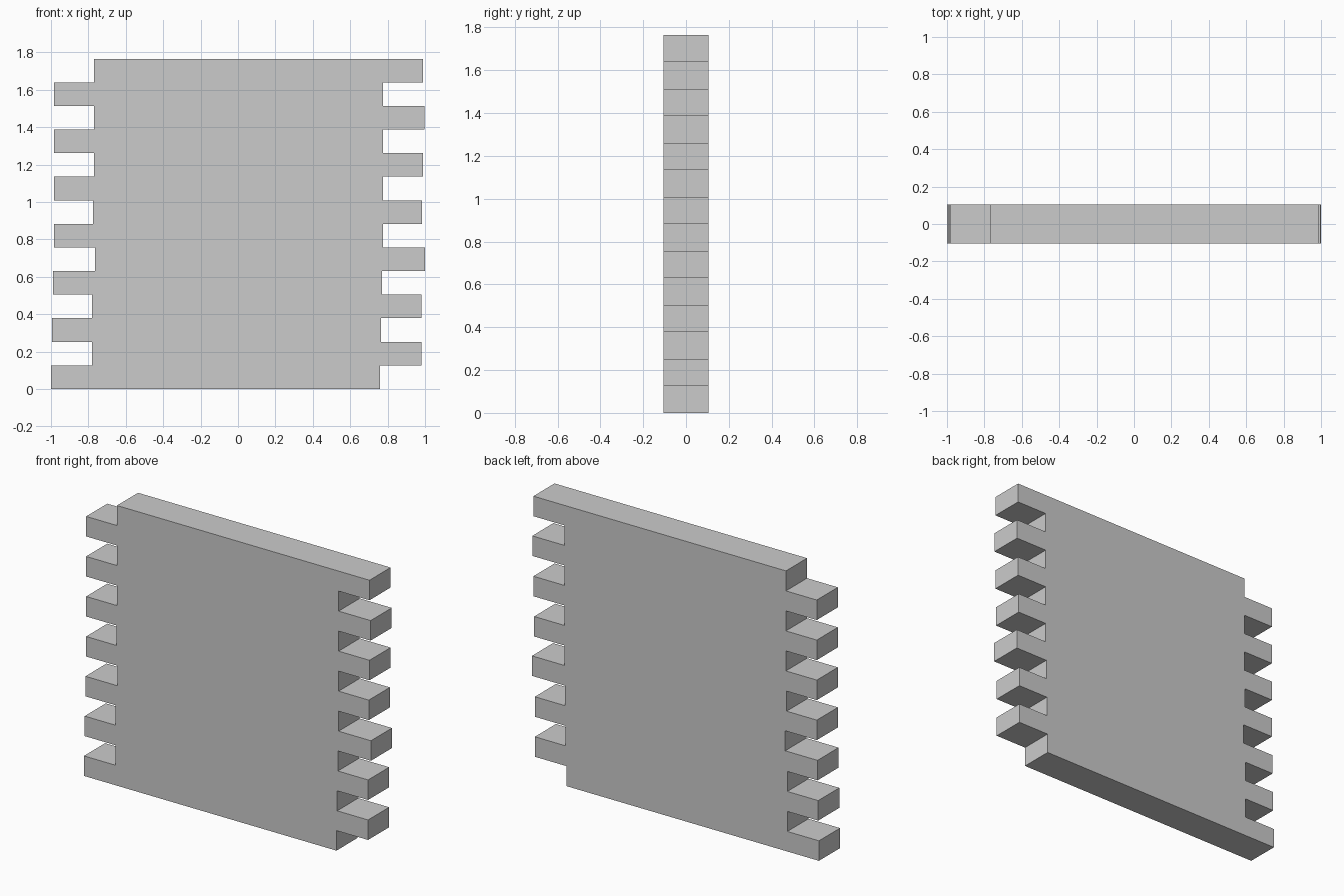
import bpy, bmesh

if "Cube" in bpy.data.objects:
    bpy.data.objects.remove(bpy.data.objects["Cube"])

ROW_H = 1.765 / 14      # height of one course
HALF_D = 0.105          # half thickness of the wall

# left and right end of each course, bottom to top
courses = [(-1.0, 0.76), (-0.78, 0.98), (-0.995, 0.765), (-0.78, 0.98),
           (-0.99, 0.77), (-0.765, 1.0), (-0.985, 0.775), (-0.775, 0.985),
           (-0.985, 0.775), (-0.77, 0.99), (-0.985, 0.775), (-0.77, 0.998),
           (-0.985, 0.775), (-0.77, 0.99)]

# toothed outline: up the right end, down the left end
right, left = [], []
for i, (x0, x1) in enumerate(courses):
    for z in (i * ROW_H, (i + 1) * ROW_H):
        right.append((x1, z))
        left.append((x0, z))
outline = right + left[::-1]

# wall slab: outline extruded front to back
bm = bmesh.new()
front = bm.faces.new([bm.verts.new((x, -HALF_D, z)) for x, z in outline])
ext = bmesh.ops.extrude_face_region(bm, geom=[front], use_keep_orig=True)
bmesh.ops.translate(bm, vec=(0, 2 * HALF_D, 0),
                    verts=[g for g in ext["geom"] if isinstance(g, bmesh.types.BMVert)])
bmesh.ops.recalc_face_normals(bm, faces=bm.faces[:])

mesh = bpy.data.meshes.new("toothed_wall")
bm.to_mesh(mesh)
bm.free()
wall = bpy.data.objects.new("toothed_wall", mesh)
bpy.context.collection.objects.link(wall)
